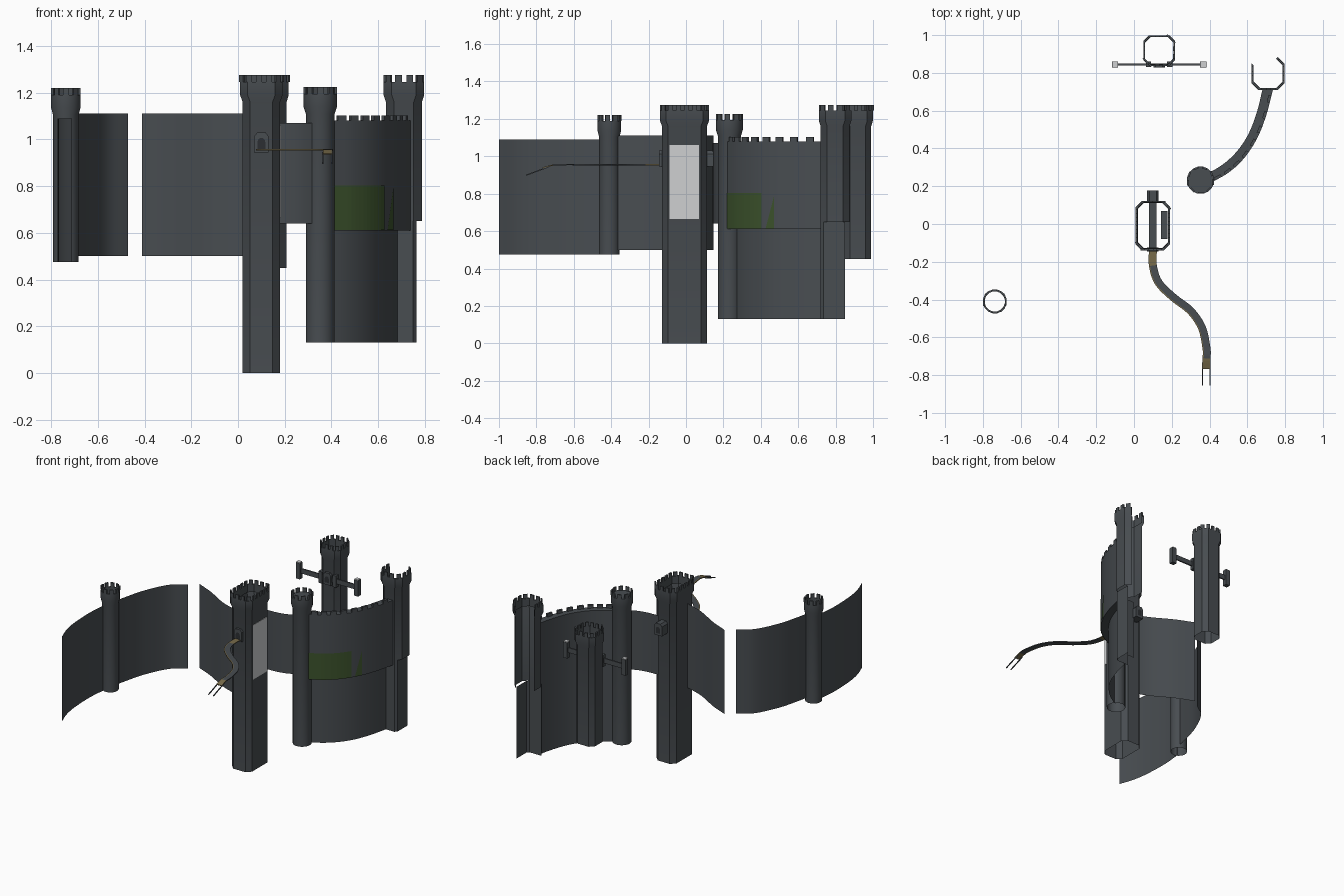
import bpy, bmesh, math
from mathutils import Vector

if "Cube" in bpy.data.objects:
    bpy.data.objects.remove(bpy.data.objects["Cube"])

def mat(name, r, g, b):
    m = bpy.data.materials.new(name)
    m.diffuse_color = (r, g, b, 1)
    m.use_nodes = True
    m.node_tree.nodes["Principled BSDF"].inputs["Base Color"].default_value = m.diffuse_color
    return m

STONE = mat("slate_stone", .065, .074, .082)
DARK = mat("dark_opening", .025, .028, .032)
GREEN = mat("moss_green", .045, .085, .025)
TAN = mat("tan_wood", .19, .15, .07)
PALE = mat("pale_panel", .62, .63, .64)

def finish(name, bm, mats, smooth=False):
    me = bpy.data.meshes.new(name)
    bm.to_mesh(me)
    bm.free()
    ob = bpy.data.objects.new(name, me)
    bpy.context.collection.objects.link(ob)
    for m in mats:
        me.materials.append(m)
    if smooth:
        bpy.ops.object.select_all(action='DESELECT')
        ob.select_set(True)
        bpy.context.view_layer.objects.active = ob
        bpy.ops.object.shade_smooth_by_angle(angle=math.radians(30))
    return ob

def add_box(bm, c, half, ux=(1, 0, 0), uz=(0, 0, 1)):
    """Box with half sizes along ux, (uz x ux), uz."""
    ux, uz, c = Vector(ux).normalized(), Vector(uz).normalized(), Vector(c)
    uy = uz.cross(ux)
    v = [bm.verts.new(c + ux*half[0]*i + uy*half[1]*j + uz*half[2]*k)
         for k in (-1, 1) for j in (-1, 1) for i in (-1, 1)]
    for f in ((0, 2, 3, 1), (4, 5, 7, 6), (0, 1, 5, 4), (1, 3, 7, 5), (3, 2, 6, 7), (2, 0, 4, 6)):
        bm.faces.new([v[i] for i in f])

def box(name, lo, hi, m):
    bm = bmesh.new()
    add_box(bm, [(a+b)/2 for a, b in zip(lo, hi)], [(b-a)/2 for a, b in zip(lo, hi)])
    return finish(name, bm, [m])

def loft(bm, rings, closed=False):
    rows = [[bm.verts.new(p) for p in r] for r in rings]
    for a, b in zip(rows, rows[1:]):
        n = len(a)
        for i in range(n if closed else n-1):
            j = (i+1) % n
            bm.faces.new((a[i], a[j], b[j], b[i]))
    return rows

def spline(pts, sub=5):
    """Smooth path through a few points."""
    P = [Vector(p) for p in pts]
    P = [2*P[0]-P[1]] + P + [2*P[-1]-P[-2]]
    out = []
    for a, b, c, d in zip(P, P[1:], P[2:], P[3:]):
        for s in range(sub):
            t = s/sub
            out.append(.5*(2*b + (c-a)*t + (2*a-5*b+4*c-d)*t*t + (3*b-a-3*c+d)*t**3))
    return out + [P[-2]]

def at(path, z):
    return [(p[0], p[1], z) for p in path]

def sheet(name, path, z0, z1, m=STONE):
    bm = bmesh.new()
    loft(bm, [at(path, z0), at(path, z1)])
    return finish(name, bm, [m], True)

def octagon(cx, cy, hx, hy, ch):
    q = [(hx-ch, -hy), (hx, -hy+ch), (hx, hy-ch), (hx-ch, hy),
         (-hx+ch, hy), (-hx, hy-ch), (-hx, -hy+ch), (-hx+ch, -hy)]
    return lambda o: [(cx+x+math.copysign(o, x), cy+y+math.copysign(o, y)) for x, y in q]

def circle(cx, cy, r, n=16):
    return lambda o: [(cx+(r+o)*math.cos(2*math.pi*(i+.5)/n), cy+(r+o)*math.sin(2*math.pi*(i+.5)/n))
                      for i in range(n)]

def tower(name, shape, z0, z1, merlons, flare=.01, cap=False, keep=None):
    """Open shaft, flared head and a ring of merlons; keep = outline indices of a broken tower."""
    pick = (lambda o: [shape(o)[i] for i in keep]) if keep else shape
    closed = keep is None
    zh, zc = z1-.085, z1-.03
    bm = bmesh.new()
    prof = [(0, z0), (0, zh-.03), (flare, zh), (flare, zc), (flare-.01, zc), (flare-.01, zh)]
    rows = loft(bm, [at(pick(o), z) for o, z in prof], closed)
    if cap:
        bm.faces.new(rows[-2])
    # merlons spread evenly along the outline
    path = [Vector(p) for p in pick(flare-.005)]
    if closed:
        path.append(path[0])
    segs = list(zip(path, path[1:]))
    total = sum((b-a).length for a, b in segs)
    for k in range(merlons):
        d = total*(k+.5)/merlons
        for a, b in segs:
            L = (b-a).length
            if d <= L:
                p, t = a+(b-a)*d/L, b-a
                add_box(bm, (p.x, p.y, (zc+z1)/2), (total/merlons*.3, .005, (z1-zc)/2), (t.x, t.y, 0))
                break
            d -= L
    return finish(name, bm, [STONE], True)

# towers
tower("gate_tower", octagon(.1, -.008, .08, .12, .032), 0, 1.275, 18, .011)
tower("rear_tower", octagon(.133, .918, .075, .072, .03), .45, 1.275, 14, .009)
tower("corner_tower", octagon(.71, .797, .077, .077, .035), .65, 1.275, 9, .01,
      keep=[5, 6, 7, 0, 1, 2, 3])
tower("round_tower", circle(.352, .232, .063), .13, 1.225, 9, .01, cap=True)
tower("far_round_tower", circle(-.737, -.41, .056), .475, 1.22, 9, .008)
sheet("corner_tower_base", [(.655, .72), (.75, .72), (.765, .735), (.765, .85)], .13, .65)

# thin curtain walls
sheet("left_wall", spline([(-.41, .147), (-.28, .09), (-.12, .0), (.025, -.05)]), .5, 1.11)
sheet("far_wall_rear", spline([(-.47, .1), (-.57, .02), (-.65, -.14), (-.69, -.28), (-.71, -.37)]), .5, 1.11)
sheet("far_wall_front", spline([(-.76, -.45), (-.772, -.6), (-.765, -.78), (-.745, -.9), (-.71, -1)]), .475, 1.09)
sheet("link_wall", spline([(.12, .143), (.2, .146), (.27, .16), (.33, .185)]), .64, 1.07)

# thick curved wall: inner face runs down, outer face overhangs
outer = spline([(.41, .22), (.5, .272), (.58, .345), (.65, .45), (.7, .575), (.738, .72)])
inner = spline([(.38, .262), (.47, .315), (.545, .385), (.605, .475), (.65, .59), (.682, .72)])
bm = bmesh.new()
loft(bm, [at(inner, .13), at(inner, 1.08), at(outer, 1.08), at(outer, .61), at(inner, .61)])
for i in range(2, len(outer)-1, 3):
    p, t = outer[i], outer[i+1]-outer[i-1]
    n = Vector((-t.y, t.x)).normalized()*.008
    add_box(bm, (p.x+n.x, p.y+n.y, 1.09), (.02, .008, .013), (t.x, t.y, 0))
finish("curved_wall", bm, [STONE], True)

# moss patch on the outer face, with a ragged triangular end
patch = [p + Vector((.003, -.002)) for p in outer if p.y < .475]
full = [p for p in patch if p.y < .405]
bm = bmesh.new()
loft(bm, [at(full, .613), at(full, .803)])
a, b = patch[len(full)], patch[-1]
bm.faces.new([bm.verts.new(v) for v in ((a.x, a.y, .613), (b.x, b.y, .613), (b.x, b.y, .79))])
finish("moss_patch", bm, [GREEN])

# pale panel on the gate tower with its recess box
box("panel_recess", (.142, -.08, .66), (.178, .07, 1.06), STONE)
box("pale_panel", (.179, -.088, .665), (.183, .07, 1.06), PALE)

# arched doorways on the gate tower, and on the rear tower
def doorway(name, x, y0, y1, face, z):
    bm = bmesh.new()
    w = .031
    prof = [(-w, 0), (w, 0), (w, .068), (.018, .085), (-.018, .085), (-w, .068)]
    rows = loft(bm, [[(x+px, y, z+pz) for px, pz in prof] for y in (y0, y1)], True)
    for r in rows:
        bm.faces.new(r)
    finish(name, bm, [STONE])
    bm = bmesh.new()
    arch = [(-.017, .015), (.017, .015)] + [(.017*math.cos(t*math.pi/6), .042+.02*math.sin(t*math.pi/6))
                                            for t in range(7)]
    bm.faces.new([bm.verts.new((x+px, face, z+pz)) for px, pz in arch])
    finish(name + "_opening", bm, [DARK])

doorway("front_doorway", .1, -.145, -.125, -.146, .945)
doorway("back_doorway", .1, .11, .178, .179, .945)
doorway("rear_tower_doorway", .133, .828, .85, .827, .99)
box("inner_walkway", (.08, -.13, .944), (.12, .12, .952), STONE)

# cross arm on the rear tower, mirrored about its centre
box("cross_arm", (-.1, .84, 1.01), (.366, .85, 1.045), STONE)
for side, s in (("left", -1), ("right", 1)):
    def span(name, x0, x1, y0, y1, z0, z1, m):
        a, b = sorted((.133+s*x0, .133+s*x1))
        box(side + name, (a, y0, z0), (b, y1, z1), m)
    span("_arm_block", .042, .07, .832, .86, .985, 1.07, STONE)
    span("_arm_post", .217, .25, .829, .861, .97, 1.085, STONE)
    span("_arm_cap", .219, .248, .831, .859, 1.085, 1.09, PALE)

# winding ramp: dark deck, tan edges and tan end boards
path = spline([(.1, -.14, .952), (.1, -.22, .952), (.13, -.31, .952), (.21, -.39, .952), (.3, -.46, .952),
               (.36, -.55, .952), (.384, -.66, .952), (.384, -.71, .95), (.384, -.765, .935)], 4)
bm = bmesh.new()
rings = []
for i, p in enumerate(path):
    t = path[min(i+1, len(path)-1)] - path[max(i-1, 0)]
    n = Vector((-t.y, t.x, 0)).normalized()
    rings.append([p + n*o for o in (-.021, -.015, .015, .021)])
loft(bm, rings)
bm.faces.ensure_lookup_table()
for i, f in enumerate(bm.faces):
    row, col = divmod(i, 3)
    f.material_index = 1 if (row < 4 or row >= 28 or col == 0) else 0
ramp = finish("winding_ramp", bm, [STONE, TAN])
mod = ramp.modifiers.new("thickness", 'SOLIDIFY')
mod.thickness = .006
for side, x in (("left", .363), ("right", .402)):
    bm = bmesh.new()
    add_box(bm, (x, -.795, .921), (.003, .064, .003), (1, 0, 0), (0, -.35, .937))
    finish(side + "_ramp_prong", bm, [STONE])
